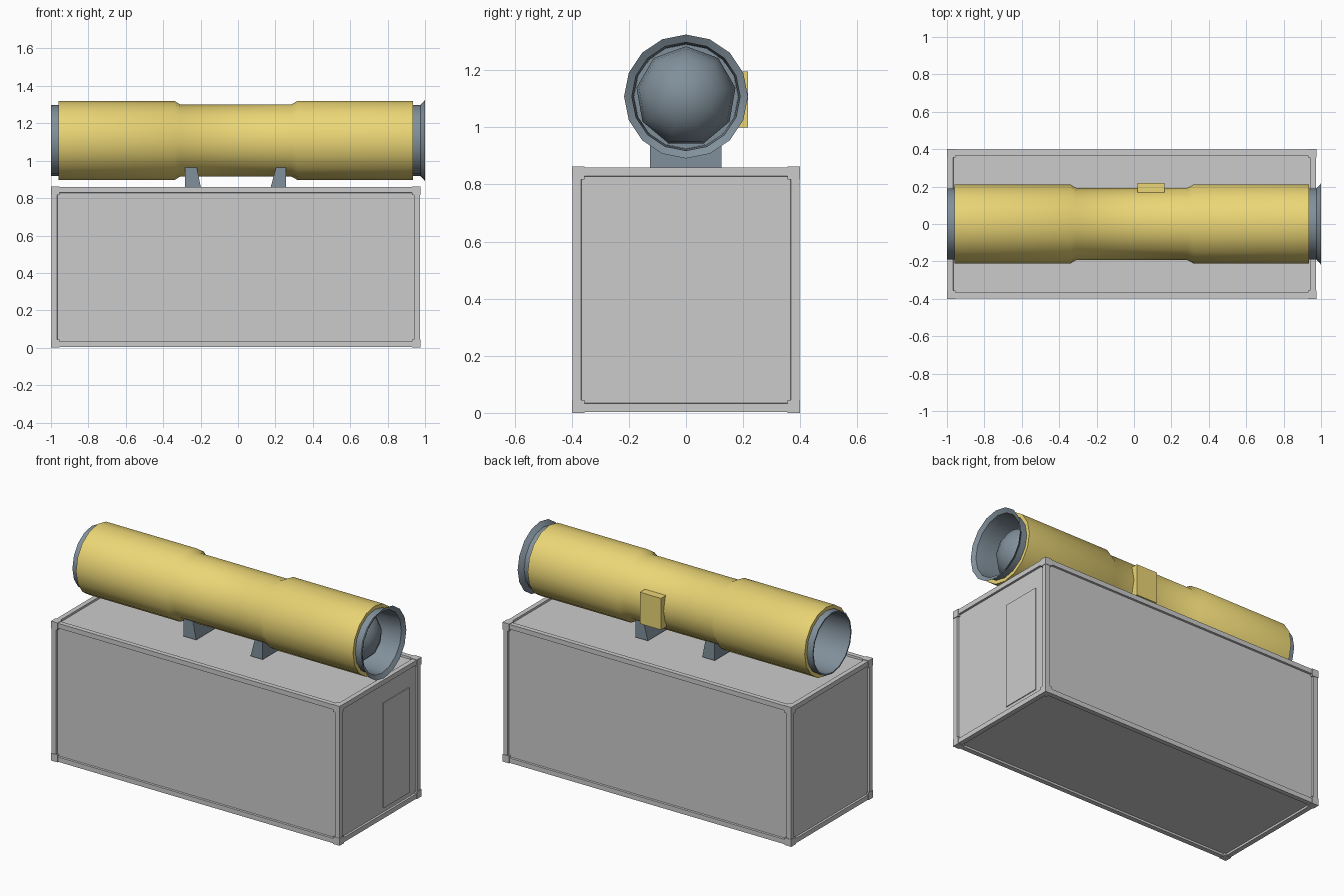
import bpy, bmesh, math
from mathutils import Matrix, Vector

if "Cube" in bpy.data.objects:
    bpy.data.objects.remove(bpy.data.objects["Cube"])

AXIS_Z = 1.108


def material(name, rgb):
    m = bpy.data.materials.new(name)
    m.diffuse_color = (*rgb, 1)
    m.use_nodes = True
    m.node_tree.nodes["Principled BSDF"].inputs["Base Color"].default_value = m.diffuse_color
    return m


yellow = material("yellow", (0.83, 0.67, 0.18))
steel = material("steel", (0.22, 0.28, 0.33))


def finish(name, bm, mat=None, smooth=False):
    bmesh.ops.recalc_face_normals(bm, faces=bm.faces)
    me = bpy.data.meshes.new(name)
    bm.to_mesh(me)
    bm.free()
    ob = bpy.data.objects.new(name, me)
    bpy.context.collection.objects.link(ob)
    if mat:
        me.materials.append(mat)
    if smooth:
        bpy.ops.object.select_all(action='DESELECT')
        ob.select_set(True)
        bpy.context.view_layer.objects.active = ob
        bpy.ops.object.shade_smooth_by_angle(angle=math.radians(35))
    return ob


def add_box(bm, lo, hi):
    lo, hi = Vector(lo), Vector(hi)
    mat = Matrix.Translation((lo + hi) / 2) @ Matrix.Diagonal((*(hi - lo), 1))
    bmesh.ops.create_cube(bm, size=1, matrix=mat)


def lathe(name, profile, mat, closed=False, sides=16):
    """Spin (x, radius) points around the tube axis; radius 0 becomes a pole."""
    bm = bmesh.new()
    vs = [bm.verts.new((x, 0, AXIS_Z + r)) for x, r in profile]
    pairs = list(zip(vs, vs[1:])) + ([(vs[-1], vs[0])] if closed else [])
    edges = [bm.edges.new(p) for p in pairs]
    bmesh.ops.spin(bm, geom=vs + edges, cent=(0, 0, AXIS_Z), axis=(1, 0, 0),
                   angle=math.tau, steps=sides, use_duplicate=False)
    bmesh.ops.remove_doubles(bm, verts=bm.verts, dist=1e-4)
    return finish(name, bm, mat, True)


# Container with a recessed panel on every side
X0, X1, Y, H, F = -1.0, 0.975, 0.4, 0.862, 0.045
P = 0.003
bm = bmesh.new()
add_box(bm, (X0 + P, -Y + P, P), (X1 - P, Y - P, H - P))
bmesh.ops.recalc_face_normals(bm, faces=bm.faces)
bmesh.ops.inset_individual(bm, faces=bm.faces[:], thickness=F - P)
panels = [f for f in bm.faces if min(e.calc_length() for e in f.edges) > 0.6
          and all(len(v.link_faces) == 3 for v in f.verts)
          and abs(max(f.calc_center_median(), key=abs)) >= 0
          and len({round(v.co.x, 4) for v in f.verts}) * len({round(v.co.y, 4) for v in f.verts})
          * len({round(v.co.z, 4) for v in f.verts}) == 4]
bmesh.ops.inset_individual(bm, faces=panels, thickness=0.002, depth=-0.012)
finish("container_body", bm)

# Corner fittings
bm = bmesh.new()
for x in (X0, X1 - F):
    for y in (-Y, Y - F):
        for z in (0, H - F):
            add_box(bm, (x, y, z), (x + F, y + F, z + F))
finish("corner_fittings", bm)

# Door on the right end
bm = bmesh.new()
add_box(bm, (X1 - 0.03, 0.045, 0.06), (X1 - 0.01, 0.30, 0.71))
finish("door", bm)

# Steel inner tube, open at both ends, flared on the right
lathe("inner_tube", [(-0.40, 0), (-0.40, 0.178), (-1.0, 0.182), (-1.0, 0.19),
                     (0.975, 0.19), (1.0, 0.217), (0.985, 0.19),
                     (0.93, 0.184), (0.70, 0.182), (0.70, 0)], steel)

# Yellow sleeve with a waisted middle
lathe("tube_sleeve", [(-0.96, 0.188), (-0.96, 0.212), (-0.34, 0.212), (-0.31, 0.193),
                      (0.285, 0.193), (0.32, 0.212), (0.935, 0.212), (0.935, 0.188)],
      yellow, closed=True)

# Dome inside the right end
bm = bmesh.new()
bmesh.ops.create_uvsphere(bm, u_segments=9, v_segments=10, radius=0.176,
                          matrix=Matrix.Translation((0.77, 0, AXIS_Z))
                          @ Matrix.Rotation(math.pi / 2, 4, 'Y')
                          @ Matrix.Rotation(math.pi / 2, 4, 'Z'))
dome = finish("dome", bm, steel)
dome.data.shade_smooth()

# Wedge supports
for name, prof in (("left_support", [(-0.283, 0.855), (-0.198, 0.855), (-0.22, 0.963), (-0.283, 0.963)]),
                   ("right_support", [(0.174, 0.855), (0.257, 0.855), (0.257, 0.963), (0.203, 0.963)])):
    bm = bmesh.new()
    face = bm.faces.new([bm.verts.new((x, -0.126, z)) for x, z in prof])
    ext = bmesh.ops.extrude_face_region(bm, geom=[face])
    bmesh.ops.translate(bm, vec=(0, 0.25, 0),
                        verts=[v for v in ext["geom"] if isinstance(v, bmesh.types.BMVert)])
    finish(name, bm, steel)

# Control box on the back
bm = bmesh.new()
add_box(bm, (0.018, 0.165, 1.0), (0.162, 0.218, 1.195))
finish("control_box", bm, yellow)
